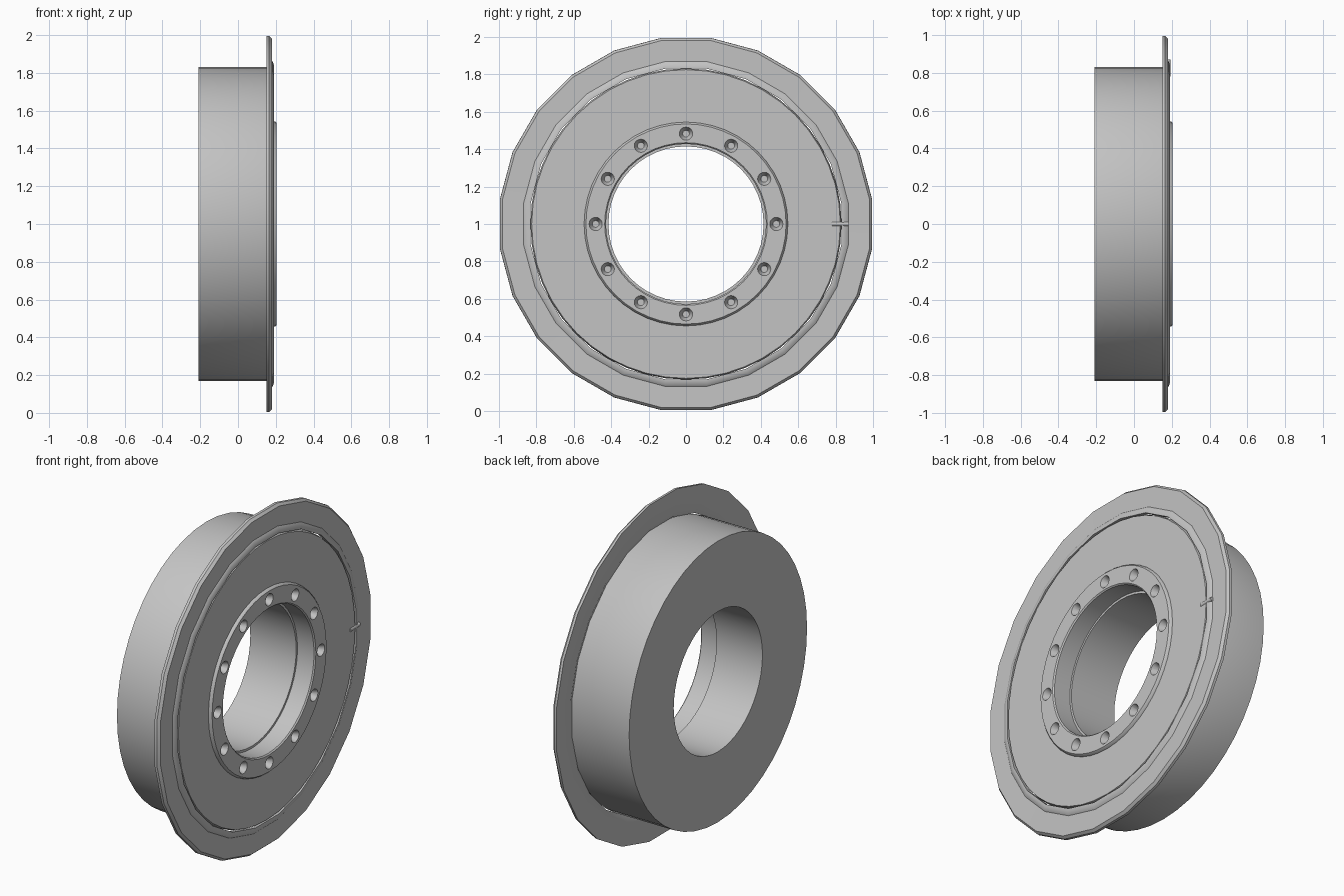
import bpy, bmesh, math
from mathutils import Matrix, Vector

cube = bpy.data.objects.get("Cube")
if cube:
    bpy.data.objects.remove(cube, do_unlink=True)

grey = bpy.data.materials.new("plain_grey")
grey.use_nodes = True
grey.diffuse_color = (0.55, 0.55, 0.55, 1)
grey.node_tree.nodes["Principled BSDF"].inputs["Base Color"].default_value = (0.55, 0.55, 0.55, 1)

CENTRE = Vector((0, 0, 1))


def finish(bm, name):
    bmesh.ops.recalc_face_normals(bm, faces=bm.faces)
    mesh = bpy.data.meshes.new(name)
    bm.to_mesh(mesh)
    bm.free()
    obj = bpy.data.objects.new(name, mesh)
    bpy.context.collection.objects.link(obj)
    mesh.materials.append(grey)
    return obj


def smooth(obj):
    bpy.ops.object.select_all(action='DESELECT')
    obj.select_set(True)
    bpy.context.view_layer.objects.active = obj
    bpy.ops.object.shade_smooth_by_angle(angle=math.radians(28))


def lathe(name, profile, sides, turn=0.0):
    """Revolve a closed (x, radius) profile around the wheel axis."""
    bm = bmesh.new()
    rings = []
    for i in range(sides):
        a = turn + 2 * math.pi * i / sides
        rings.append([bm.verts.new((x, r * math.cos(a), 1 + r * math.sin(a))) for x, r in profile])
    n = len(profile)
    for i in range(sides):
        a, b = rings[i], rings[(i + 1) % sides]
        for j in range(n):
            k = (j + 1) % n
            bm.faces.new((a[j], a[k], b[k], b[j]))
    return finish(bm, name)


# Thick drum with a stepped bore and a raised bolt ring on its outer face
drum = lathe("drum", [(-0.21, 0.415), (-0.21, 0.832), (0.17, 0.832), (0.188, 0.825),
                      (0.188, 0.545), (0.197, 0.542), (0.205, 0.535), (0.205, 0.435),
                      (0.198, 0.428), (0.09, 0.428), (0.09, 0.415)], 48)

# Twelve conical bolt recesses
bm = bmesh.new()
for i in range(12):
    place = (Matrix.Translation(CENTRE) @ Matrix.Rotation(i * math.pi / 6, 4, 'X')
             @ Matrix.Translation((0.195, 0.483, 0)) @ Matrix.Rotation(math.pi / 2, 4, 'Y'))
    bmesh.ops.create_cone(bm, cap_ends=True, segments=20, radius1=0.018,
                          radius2=0.044, depth=0.06, matrix=place)
cutter = finish(bm, "bolt_recess_cutter")
cutter.hide_render = True
cutter.hide_set(True)
cut = drum.modifiers.new("bolt_recesses", 'BOOLEAN')
cut.operation = 'DIFFERENCE'
cut.object = cutter
cut.solver = 'EXACT'
bpy.context.view_layer.objects.active = drum
bpy.ops.object.modifier_apply(modifier=cut.name)
bpy.data.objects.remove(cutter, do_unlink=True)
smooth(drum)

# Faceted flange with a pressed step near the drum
flange = lathe("flange", [(0.165, 0.838), (0.15, 0.873), (0.15, 1.004), (0.165, 1.003),
                          (0.18, 0.99), (0.178, 0.875), (0.182, 0.87), (0.19, 0.85),
                          (0.19, 0.838)], 24, math.pi / 24)
smooth(flange)

# Small radial locating pin at the flange joint
bm = bmesh.new()
bmesh.ops.create_cone(bm, cap_ends=True, segments=16, radius1=0.012, radius2=0.012, depth=0.09,
                      matrix=Matrix.Translation((0.182, 0.825, 1)) @ Matrix.Rotation(math.pi / 2, 4, 'X'))
pin = finish(bm, "locating_pin")
smooth(pin)
